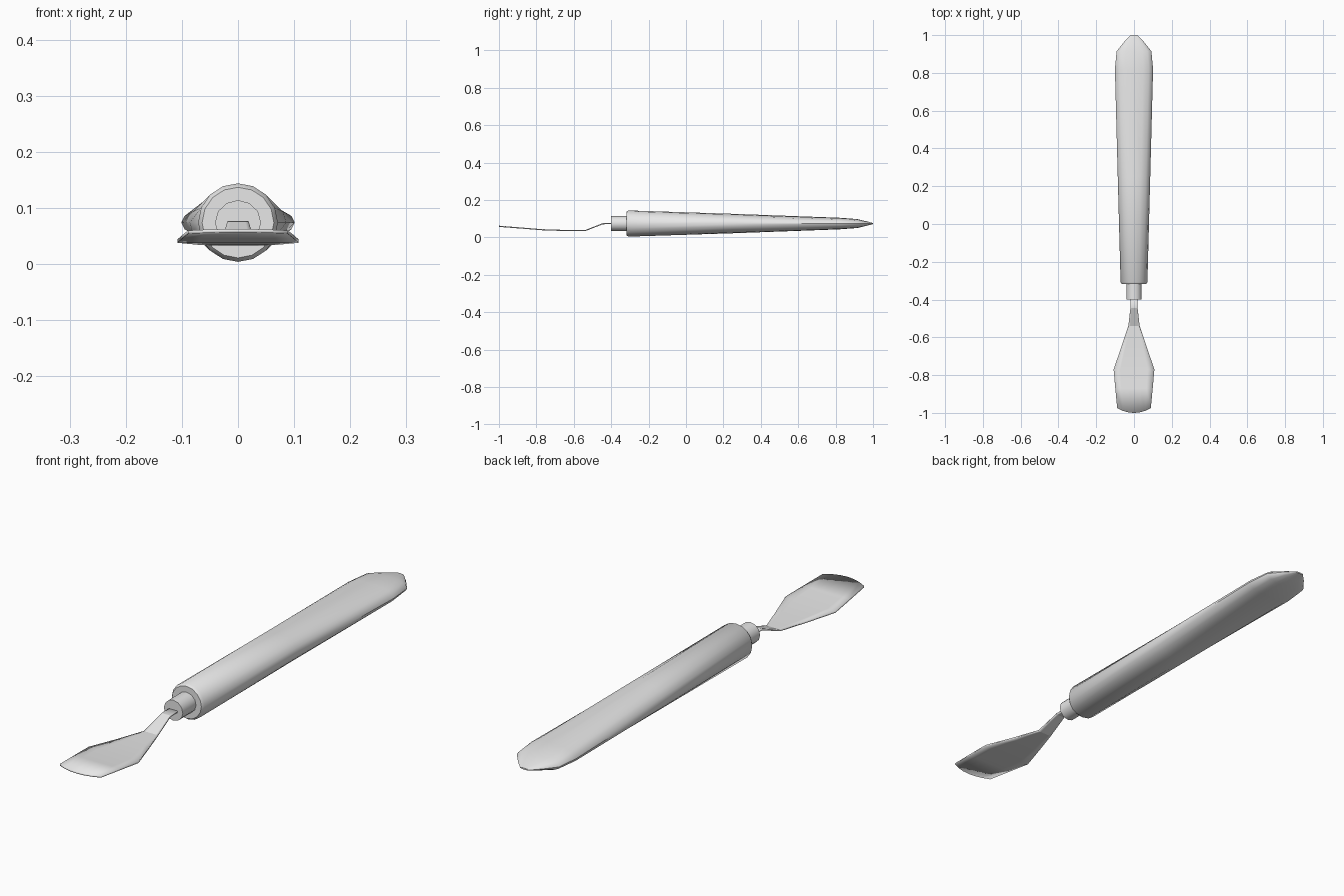
import bpy, bmesh, math

cube = bpy.data.objects.get("Cube")
if cube:
    bpy.data.objects.remove(cube)

grey = bpy.data.materials.new("light_grey")
grey.use_nodes = True
grey.diffuse_color = (0.8, 0.8, 0.8, 1)
grey.node_tree.nodes["Principled BSDF"].inputs["Base Color"].default_value = (0.8, 0.8, 0.8, 1)

AXIS_Z = 0.074


def finish(bm, name, angle):
    bmesh.ops.recalc_face_normals(bm, faces=bm.faces)
    mesh = bpy.data.meshes.new(name)
    bm.to_mesh(mesh)
    bm.free()
    mesh.materials.append(grey)
    obj = bpy.data.objects.new(name, mesh)
    bpy.context.collection.objects.link(obj)
    bpy.ops.object.select_all(action="DESELECT")
    obj.select_set(True)
    bpy.context.view_layer.objects.active = obj
    bpy.ops.object.shade_smooth_by_angle(angle=math.radians(angle))
    return obj


def loft(name, sections, sides, angle):
    """Rings along y from (y, half width, half height, squareness)."""
    bm = bmesh.new()
    rings = []
    for y, rx, rz, power in sections:
        ring = []
        for i in range(sides):
            a = math.tau * i / sides
            c, s = math.cos(a), math.sin(a)
            x = math.copysign(abs(c) ** power, c) * rx
            ring.append(bm.verts.new((x, y, AXIS_Z + s * rz)))
        rings.append(ring)
    for lower, upper in zip(rings, rings[1:]):
        for i in range(sides):
            j = (i + 1) % sides
            bm.faces.new((lower[i], lower[j], upper[j], upper[i]))
    bm.faces.new(rings[0])
    bm.faces.new(rings[-1])
    return finish(bm, name, angle)


# Handle: round at the ferrule, flattening to a wide wedge tip
loft("handle", [
    (-0.318, 0.064, 0.063, 1), (-0.308, 0.071, 0.07, 1),
    (0.25, 0.086, 0.052, 0.9), (0.82, 0.101, 0.031, 0.75),
    (0.915, 0.092, 0.024, 0.75), (0.965, 0.052, 0.012, 0.8),
    (1.0, 0.018, 0.003, 0.9),
], 16, 40)

# Ferrule between handle and blade
loft("ferrule", [(-0.4, 0.041, 0.04, 1), (-0.3, 0.041, 0.04, 1)], 12, 40)

# Blade and cranked neck: (y, z, half width) stations with a rounded end
stations = [(-0.37, 0.074, 0.019), (-0.445, 0.073, 0.019),
            (-0.54, 0.036, 0.03), (-0.65, 0.037, 0.067),
            (-0.77, 0.041, 0.108), (-0.87, 0.049, 0.099),
            (-0.975, 0.057, 0.089)]
columns = 6
bm = bmesh.new()
rows = []
for k, (y, z, w) in enumerate(stations):
    row = []
    for i in range(columns + 1):
        t = 2 * i / columns - 1
        bulge = 0.025 * (1 - t * t) if k == len(stations) - 1 else 0
        row.append(bm.verts.new((w * t, y - bulge, z + bulge * 0.1)))
    rows.append(row)
for near, far in zip(rows, rows[1:]):
    for i in range(columns):
        bm.faces.new((near[i], far[i], far[i + 1], near[i + 1]))
blade = finish(bm, "blade", 15)
solid = blade.modifiers.new("thickness", "SOLIDIFY")
solid.thickness = 0.006
solid.offset = 0
